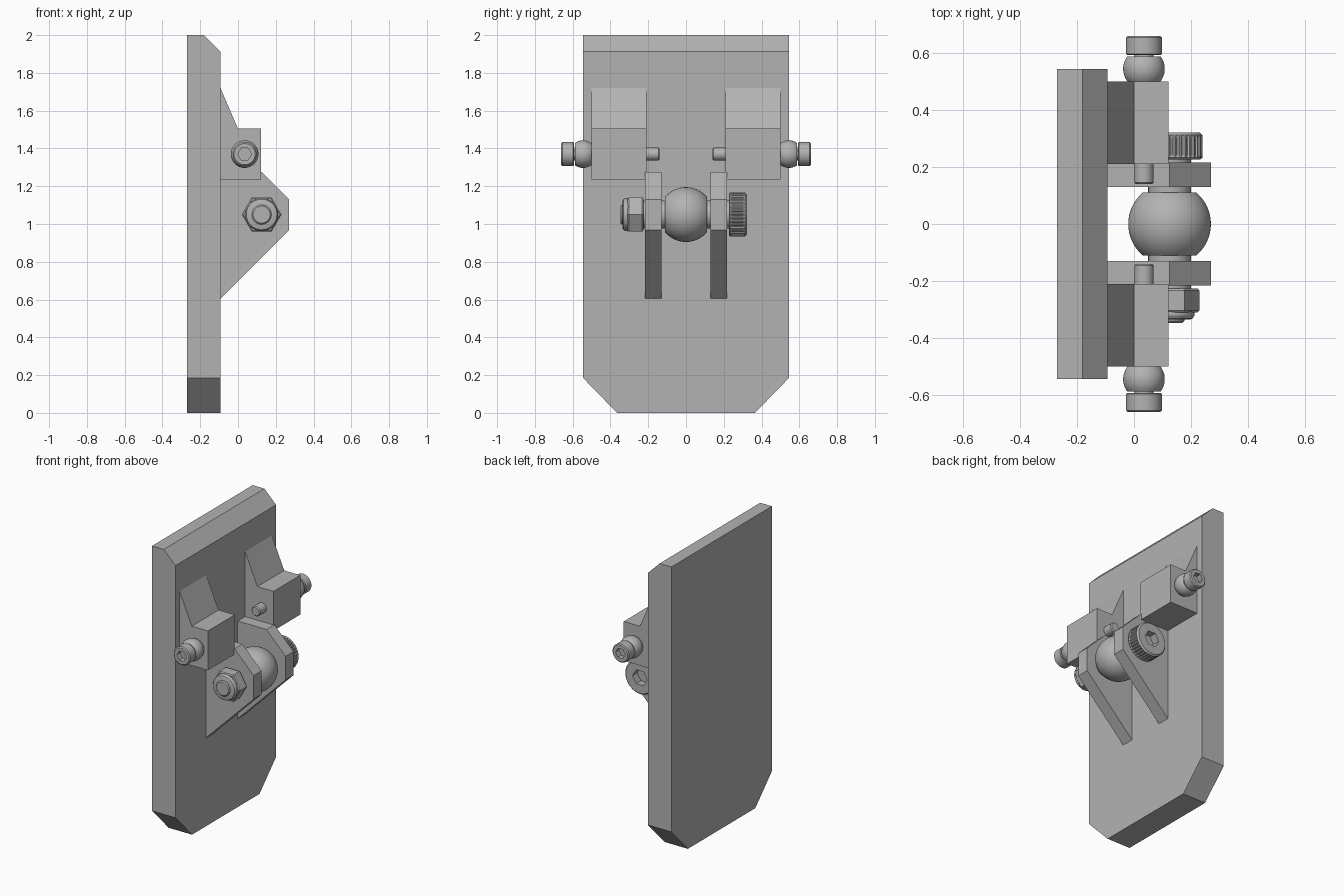
import bpy, bmesh
from math import sin, cos, pi, sqrt, radians
from mathutils import Vector

cube = bpy.data.objects.get("Cube")
if cube:
    bpy.data.objects.remove(cube, do_unlink=True)

grey = bpy.data.materials.new("plain grey")
grey.use_nodes = True
grey.diffuse_color = (0.45, 0.45, 0.45, 1)
grey.node_tree.nodes["Principled BSDF"].inputs["Base Color"].default_value = (0.45, 0.45, 0.45, 1)


def finish(name, bm, smooth=False):
    bmesh.ops.recalc_face_normals(bm, faces=bm.faces)
    mesh = bpy.data.meshes.new(name)
    bm.to_mesh(mesh)
    bm.free()
    mesh.materials.append(grey)
    ob = bpy.data.objects.new(name, mesh)
    bpy.context.collection.objects.link(ob)
    if smooth:
        bpy.ops.object.select_all(action='DESELECT')
        ob.select_set(True)
        bpy.context.view_layer.objects.active = ob
        bpy.ops.object.shade_smooth_by_angle(angle=radians(30))
    return ob


def extrude_profile(points, depth):
    bm = bmesh.new()
    face = bm.faces.new([bm.verts.new(p) for p in points])
    new = bmesh.ops.extrude_face_region(bm, geom=[face])["geom"]
    bmesh.ops.translate(bm, vec=depth, verts=[v for v in new if isinstance(v, bmesh.types.BMVert)])
    return bm


def turned(name, profile, x, z, segs=48, side=1, knurl=0.0, smooth=True):
    """Turn (y, radius) pairs about an axis parallel to y; knurl grooves the inner rings."""
    bm = bmesh.new()
    rings = []
    for k, (y, r) in enumerate(profile):
        cut = knurl if 2 <= k < len(profile) - 2 else 0
        ring = []
        for i in range(segs):
            a = 2 * pi * i / segs
            rr = r - cut * (i // 2 % 2)
            ring.append(bm.verts.new((x + rr * cos(a), side * y, z + rr * sin(a))))
        rings.append(ring)
    for a, b in zip(rings, rings[1:]):
        for i in range(segs):
            j = (i + 1) % segs
            bm.faces.new((a[i], a[j], b[j], b[i]))
    bm.faces.new(rings[0])
    bm.faces.new(rings[-1])
    return finish(name, bm, smooth)


def ball(centre, radius, low, high, steps=20):
    """Profile of a sphere cut flat at both ends."""
    ys = [low + (high - low) * i / steps for i in range(steps + 1)]
    return [(y, sqrt(radius ** 2 - (y - centre) ** 2)) for y in ys]


def hex_socket(ob, x, z, radius, low, high, side=1):
    cutter = turned("socket_cutter", [(low, radius), (high, radius)], x, z, 6, side, smooth=False)
    mod = ob.modifiers.new("socket", 'BOOLEAN')
    mod.operation = 'DIFFERENCE'
    mod.solver = 'EXACT'
    mod.object = cutter
    bpy.ops.object.select_all(action='DESELECT')
    ob.select_set(True)
    bpy.context.view_layer.objects.active = ob
    # Boolean goes before any smoothing modifier
    bpy.ops.object.modifier_move_to_index(modifier=mod.name, index=0)
    bpy.ops.object.modifier_apply(modifier=mod.name)
    bpy.data.objects.remove(cutter, do_unlink=True)


BACK, FACE = -0.27, -0.093

# Back plate: clipped lower corners, bevelled top front edge
outline = [(-0.365, 0), (0.365, 0), (0.545, 0.185), (0.545, 2), (-0.545, 2), (-0.545, 0.185)]
bm = extrude_profile([(BACK, y, z) for y, z in outline], Vector((FACE - BACK, 0, 0)))
top_front = [e for e in bm.edges if all(v.co.z > 1.99 and v.co.x > -0.1 for v in e.verts)]
bmesh.ops.bevel(bm, geom=top_front, offset=0.088, segments=1, affect='EDGES')
finish("back_plate", bm)

# Upper blocks with sloped gussets, and lower lugs
block = [(FACE, 1.235), (0.122, 1.235), (0.122, 1.505), (0, 1.505), (FACE, 1.72)]
lug = [(FACE, 0.605), (0.27, 0.968), (0.27, 1.13), (0.125, 1.275), (FACE, 1.275)]
for label, side in (("left", 1), ("right", -1)):
    # rear and front pair, spaced along y
    bm = extrude_profile([(x, side * 0.21, z) for x, z in block], Vector((0, side * 0.29, 0)))
    finish("block_" + label, bm)
    bm = extrude_profile([(x, side * 0.13, z) for x, z in lug], Vector((0, side * 0.086, 0)))
    finish("lug_" + label, bm)

    # Side screw: inner tip, spherical collar, socket head
    sx, sz = 0.035, 1.37
    turned("screw_shank_" + label, [(0.14, 0.028), (0.146, 0.034), (0.6, 0.034)], sx, sz, 32, side)
    turned("screw_collar_" + label, ball(0.545, 0.073, 0.495, 0.588), sx, sz, 48, side)
    head = turned("screw_head_" + label,
                  [(0.593, 0.058), (0.597, 0.063), (0.655, 0.063), (0.661, 0.056)],
                  sx, sz, 48, side)
    hex_socket(head, sx, sz, 0.036, 0.625, 0.7, side)

# Pivot pin with truncated ball between the lugs
px, pz = 0.125, 1.05
turned("pivot_ball", ball(0, 0.145, -0.11, 0.11, 28), px, pz, 64)
turned("pivot_pin", [(-0.228, 0.075), (0.232, 0.075)], px, pz)

# Knurled socket head at the rear
head = turned("knurled_head",
              [(0.227, 0.108), (0.233, 0.116), (0.24, 0.116), (0.241, 0.116),
               (0.304, 0.116), (0.305, 0.116), (0.312, 0.116), (0.322, 0.106)],
              px, pz, 144, knurl=0.005)
hex_socket(head, px, pz, 0.055, 0.27, 0.36)

# Hex nut, rounded collar and threaded tip at the front
turned("hex_nut", [(0.226, 0.098), (0.234, 0.105), (0.303, 0.105), (0.31, 0.098)],
       px, pz, 6, -1, smooth=False)
turned("nut_collar", [(0.3, 0.087), (0.322, 0.087), (0.332, 0.081), (0.336, 0.07)], px, pz, 48, -1)
turned("bolt_tip", [(0.3, 0.052), (0.34, 0.052), (0.347, 0.045)], px, pz, 40, -1)
